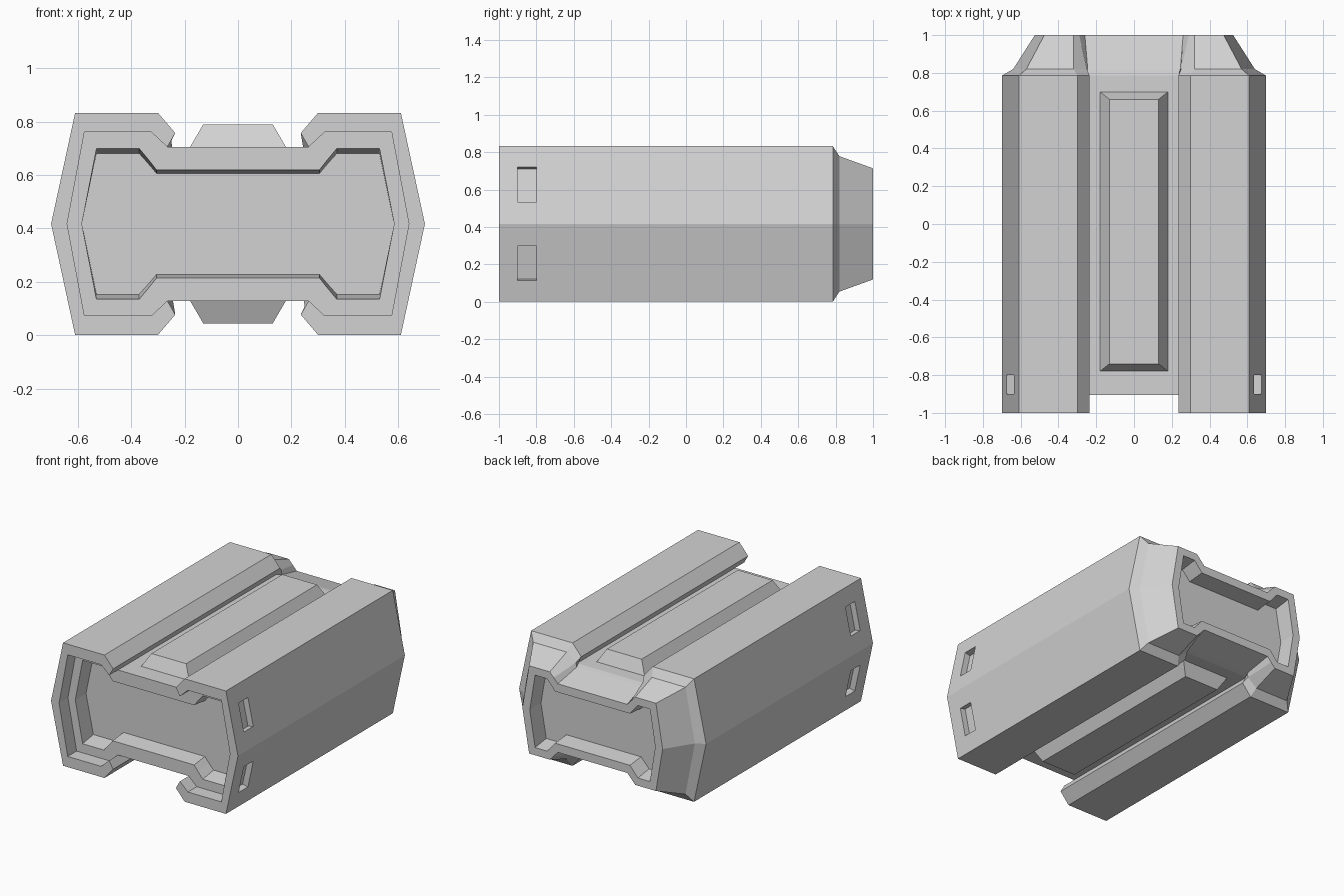
import bpy, bmesh, math
from mathutils import Matrix

if "Cube" in bpy.data.objects:
    bpy.data.objects.remove(bpy.data.objects["Cube"], do_unlink=True)

MID = 0.417      # height of the long axis

grey = bpy.data.materials.new("plain grey")
grey.use_nodes = True
grey.diffuse_color = (0.65, 0.65, 0.65, 1)
grey.node_tree.nodes["Principled BSDF"].inputs["Base Color"].default_value = grey.diffuse_color


def finish(bm, name):
    bmesh.ops.recalc_face_normals(bm, faces=bm.faces)
    mesh = bpy.data.meshes.new(name)
    bm.to_mesh(mesh)
    bm.free()
    mesh.materials.append(grey)
    obj = bpy.data.objects.new(name, mesh)
    bpy.context.collection.objects.link(obj)
    return obj


def full_ring(quarter):
    """Mirror a quarter profile, first point on the side axis, into a closed ring."""
    half = quarter + [(-x, z) for x, z in reversed(quarter)]
    return half + [(x, -z) for x, z in reversed(half[1:-1])]


def loft(name, rings):
    """Bridge (points, y) rings in order and cap both ends."""
    bm = bmesh.new()
    loops = [[bm.verts.new((x, y, z + MID)) for x, z in pts] for pts, y in rings]
    n = len(loops[0])
    for a, b in zip(loops, loops[1:]):
        for i in range(n):
            j = (i + 1) % n
            bm.faces.new((a[i], a[j], b[j], b[i]))
    bm.faces.new(loops[0])
    bm.faces.new(loops[-1])
    return finish(bm, name)


# Quarter profiles: side ridge, outer corner, rail corner, lip, channel floor
shell = [(0.70, 0), (0.61, 0.416), (0.30, 0.416), (0.235, 0.34), (0.265, 0.288)]
neck = [(0.64, 0), (0.57, 0.362), (0.32, 0.362), (0.25, 0.31), (0.245, 0.28)]
tail = [(0.525, 0), (0.475, 0.297), (0.32, 0.297), (0.29, 0.265), (0.26, 0.232)]
front_hole = [(0.585, 0), (0.53, 0.282), (0.37, 0.282), (0.335, 0.24), (0.305, 0.202)]
back_hole = [(0.47, 0), (0.43, 0.245), (0.34, 0.245), (0.31, 0.21), (0.28, 0.175)]


def shrink(profile):
    return [(x, z * 0.935) for x, z in profile]


# Main casing with a pocket at each end
body = loft("casing", [(full_ring(p), y) for p, y in (
    (shrink(front_hole), -0.79), (front_hole, -0.905), (shell, -0.905),
    (shell, 0.785), (neck, 0.82), (tail, 1.0),
    (back_hole, 1.0), (shrink(back_hole), 0.88))])

# Side slots, cut square to the sloping walls
tilt = math.atan2(0.09, 0.416)
bm = bmesh.new()
for sx in (-1, 1):
    for sz in (-1, 1):
        place = (Matrix.Translation((sx * 0.654, -0.85, MID + sz * 0.21))
                 @ Matrix.Rotation(-tilt * sx * sz, 4, 'Y')
                 @ Matrix.Diagonal((0.08, 0.1, 0.19, 1)))
        bmesh.ops.create_cube(bm, size=1, matrix=place)
cutter = finish(bm, "slot_cutter")
cutter.hide_render = True
cut = body.modifiers.new("slots", 'BOOLEAN')
cut.operation = 'DIFFERENCE'
cut.solver = 'EXACT'
cut.object = cutter
bpy.context.view_layer.objects.active = body
bpy.ops.object.modifier_apply(modifier=cut.name)
bpy.data.objects.remove(cutter, do_unlink=True)

# Thin walls that run past the front face on either side
inner = [(0.64, 0), (0.575, 0.344), (0.325, 0.344)]
for side, name in ((1, "left_front_wall"), (-1, "right_front_wall")):
    upper = [(0.265, 0.288)] + list(reversed(shell[1:4]))
    outline = upper + [shell[0]] + [(x, -z) for x, z in reversed(upper)]
    outline += [(x, -z) for x, z in reversed(inner)] + inner[1:]
    pts = [(side * x, z) for x, z in outline]
    loft(name, [(pts, -1.0), (pts, -0.905)])

# Raised pads with sloping edges along the top and bottom channels
for sign, name in ((1, "top_pad"), (-1, "bottom_pad")):
    bm = bmesh.new()
    base, top = [[bm.verts.new((x, y, MID + sign * z))
                  for x, y in ((-w, y0), (w, y0), (w, y1), (-w, y1))]
                 for w, y0, y1, z in ((0.18, -0.78, 0.70, 0.287),
                                      (0.13, -0.74, 0.66, 0.373))]
    bm.faces.new(base)
    bm.faces.new(top)
    for i in range(4):
        j = (i + 1) % 4
        bm.faces.new((base[i], base[j], top[j], top[i]))
    finish(bm, name)
